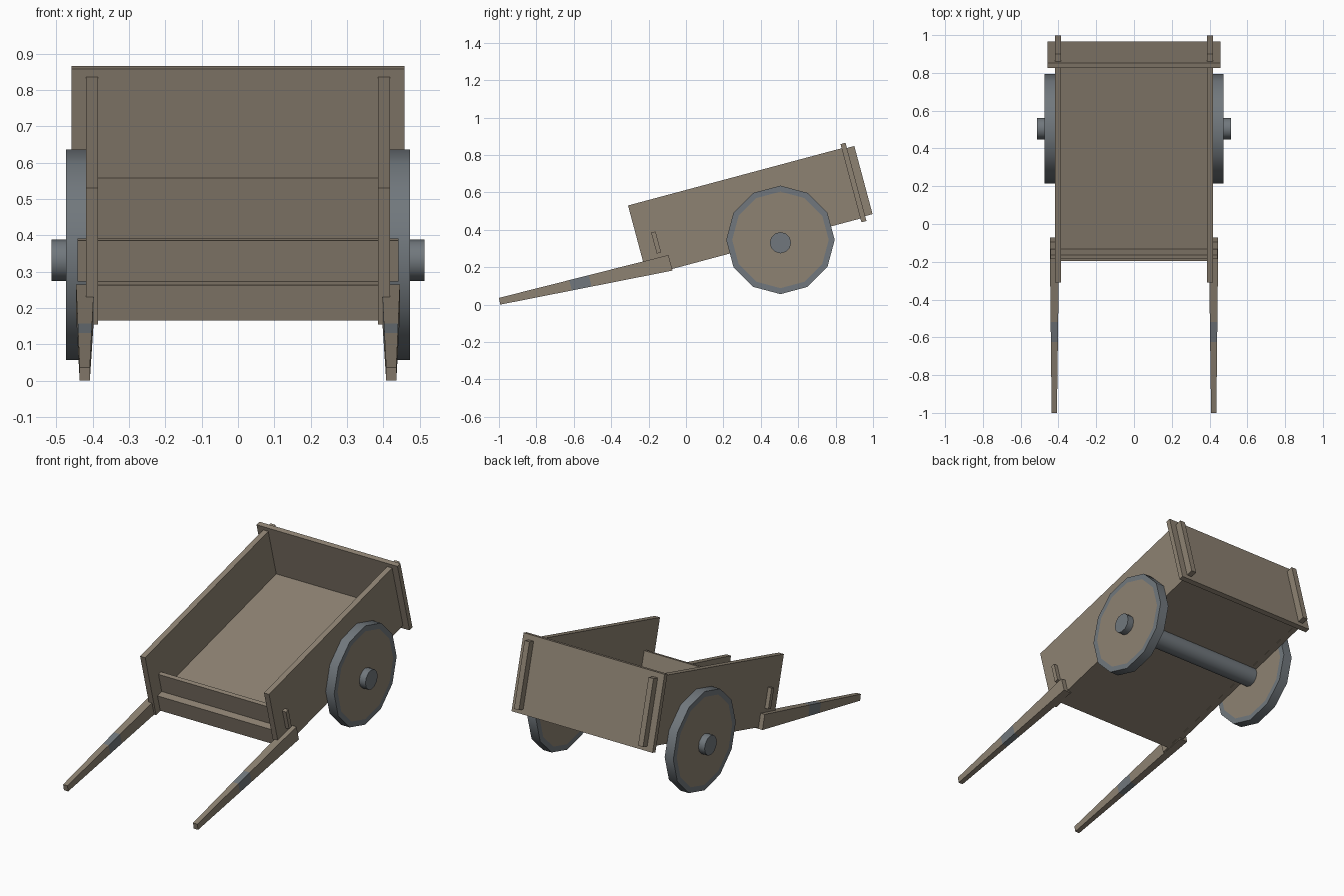
import bpy, bmesh, math
from mathutils import Vector

if "Cube" in bpy.data.objects:
    bpy.data.objects.remove(bpy.data.objects["Cube"])

def material(name, rgb):
    m = bpy.data.materials.new(name)
    m.diffuse_color = (*rgb, 1)
    m.use_nodes = True
    m.node_tree.nodes["Principled BSDF"].inputs["Base Color"].default_value = m.diffuse_color
    return m

WOOD = material("weathered wood", (0.27, 0.225, 0.17))
IRON = material("blue grey iron", (0.165, 0.187, 0.205))
C, S = math.cos(math.radians(15)), math.sin(math.radians(15))

def finish(name, bm, smooth=False):
    bmesh.ops.recalc_face_normals(bm, faces=bm.faces[:])
    me = bpy.data.meshes.new(name)
    bm.to_mesh(me)
    bm.free()
    me.materials.append(WOOD)
    me.materials.append(IRON)
    ob = bpy.data.objects.new(name, me)
    bpy.context.collection.objects.link(ob)
    if smooth:
        bpy.ops.object.select_all(action='DESELECT')
        ob.select_set(True)
        bpy.context.view_layer.objects.active = ob
        bpy.ops.object.shade_smooth_by_angle(angle=math.radians(40))
    return ob

def loft(bm, rings, mats):
    """Skin closed rings of points, one material per segment, capped ends."""
    vs = [[bm.verts.new(p) for p in r] for r in rings]
    n = len(vs[0])
    for a, b, m in zip(vs, vs[1:], mats):
        for i in range(n):
            j = (i + 1) % n
            bm.faces.new((a[i], a[j], b[j], b[i])).material_index = m
    bm.faces.new(vs[0]).material_index = mats[0]
    bm.faces.new(vs[-1]).material_index = mats[-1]

def board(name, x, u, v):
    """Box in the tilted frame of the cart bed (u along, v up)."""
    def P(px, pu, pv):
        return (px, -0.31 + C * pu - S * pv, 0.53 + S * pu + C * pv)
    bm = bmesh.new()
    rings = [[P(px, u[0], v[0]), P(px, u[1], v[0]), P(px, u[1], v[1]), P(px, u[0], v[1])] for px in x]
    loft(bm, rings, [0])
    return finish(name, bm)

def circle(x, r, n, cy, cz):
    return [(x, cy + r * math.sin(2 * math.pi * i / n), cz + r * math.cos(2 * math.pi * i / n))
            for i in range(n)]

# Tilted bed
board("floor", (-0.387, 0.387), (0.041, 1.182), (-0.388, -0.288))
board("front_board", (-0.442, 0.442), (0.082, 0.106), (-0.288, -0.172))
board("tailboard", (-0.458, 0.458), (1.182, 1.21), (-0.41, 0.023))

for s, side in ((-1, "left"), (1, "right")):
    board(side + "_side", (s * 0.386, s * 0.419), (0, 1.182), (-0.389, 0))
    board(side + "_tail_batten", (s * 0.387, s * 0.419), (1.21, 1.251), (-0.383, -0.006))

    # Tapered pulling shaft with an iron band
    tip = [Vector((0.408, -1, 0.036)), Vector((0.436, -1, 0.036)),
           Vector((0.436, -0.993, 0)), Vector((0.408, -0.993, 0))]
    end = [Vector((0.396, -0.094, 0.265)), Vector((0.446, -0.094, 0.265)),
           Vector((0.446, -0.072, 0.182)), Vector((0.396, -0.072, 0.182))]
    rings = [[(s * q.x, q.y, q.z) for q in (a.lerp(b, t) for a, b in zip(tip, end))]
             for t in (0, 0.415, 0.53, 1)]
    bm = bmesh.new()
    loft(bm, rings, [0, 1, 0])
    finish(side + "_shaft", bm)

    # Wooden wheel with iron rim
    bm = bmesh.new()
    rings = [circle(s * x, r, 12, 0.505, 0.346)
             for x, r in ((0.418, 0.258), (0.418, 0.29), (0.474, 0.29), (0.474, 0.258))]
    loft(bm, rings, [1, 1, 1])
    for f in bm.faces:
        if len(f.verts) > 4:
            f.material_index = 0
    finish(side + "_wheel", bm, True)

# Axle
bm = bmesh.new()
loft(bm, [circle(x, 0.057, 12, 0.505, 0.331) for x in (-0.514, 0.514)], [1])
finish("axle", bm, True)
